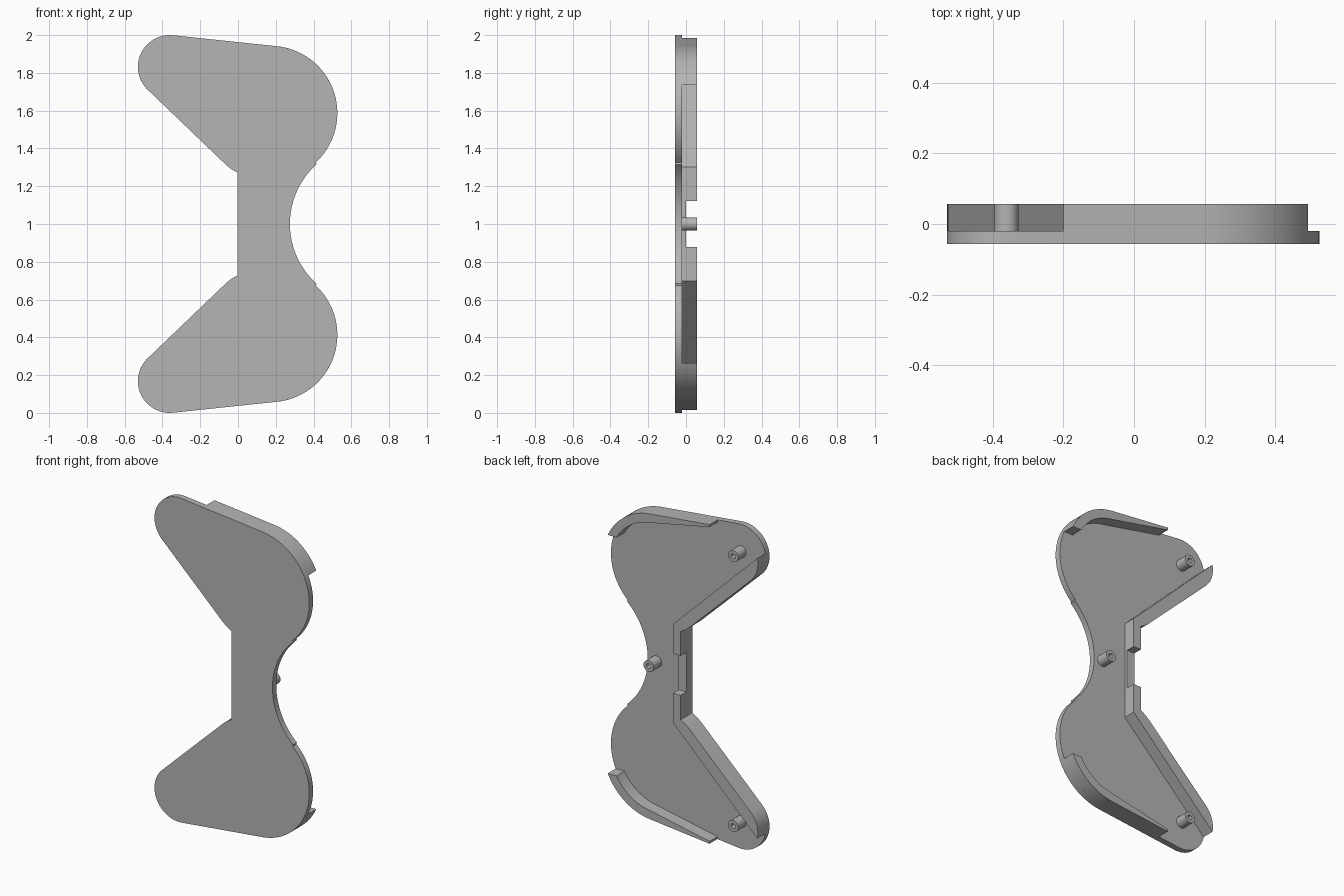
import bpy, bmesh
from math import sin, cos, radians, pi
from mathutils import Vector

cube = bpy.data.objects.get("Cube")
if cube:
    bpy.data.objects.remove(cube, do_unlink=True)

grey = bpy.data.materials.new("neutral_grey")
grey.use_nodes = True
GREY = (0.46, 0.46, 0.46, 1)
grey.diffuse_color = GREY
grey.node_tree.nodes["Principled BSDF"].inputs["Base Color"].default_value = GREY

FRONT, FLOOR, BACK = -0.057, -0.02, 0.057
SMALL, BIG, WAIST = (-0.362, 1.832, 0.168), (0.17, 1.587, 0.356), (0.70, 1.0, 0.425)


def arc(circle, a, b, n=24):
    """Points on a circle in the xz plane, from angle a to b in degrees."""
    cx, cz, r = circle
    angles = [radians(a + (b - a) * i / n) for i in range(n + 1)]
    return [(cx + r * cos(t), cz + r * sin(t)) for t in angles]


def flip(points):
    """Mirror a profile about mid height."""
    return [(x, 2 - z) for x, z in reversed(points)]


def finish(bm, name):
    bmesh.ops.remove_doubles(bm, verts=bm.verts, dist=1e-5)
    bmesh.ops.recalc_face_normals(bm, faces=bm.faces)
    mesh = bpy.data.meshes.new(name)
    bm.to_mesh(mesh)
    bm.free()
    mesh.materials.append(grey)
    obj = bpy.data.objects.new(name, mesh)
    bpy.context.collection.objects.link(obj)
    bpy.ops.object.select_all(action='DESELECT')
    obj.select_set(True)
    bpy.context.view_layer.objects.active = obj
    bpy.ops.object.shade_smooth_by_angle(angle=radians(30))
    return obj


def slab(name, points, y0, y1):
    """Extrude an xz profile from y0 to y1."""
    bm = bmesh.new()
    face = bm.faces.new([bm.verts.new((x, y0, z)) for x, z in points])
    ext = bmesh.ops.extrude_face_region(bm, geom=[face])["geom"]
    moved = [v for v in ext if isinstance(v, bmesh.types.BMVert)]
    bmesh.ops.translate(bm, verts=moved, vec=(0, y1 - y0, 0))
    return finish(bm, name)


def peg(name, x, z):
    """Hollow round peg standing on the plate."""
    bm = bmesh.new()
    profile = [(0.035, FLOOR), (0.035, BACK), (0.015, BACK), (0.015, FLOOR)]
    verts = [bm.verts.new((x + r, y, z)) for r, y in profile]
    edges = [bm.edges.new(pair) for pair in zip(verts, verts[1:])]
    bmesh.ops.spin(bm, geom=verts + edges, cent=(x, 0, z), axis=(0, 1, 0),
                   angle=2 * pi, steps=24)
    return finish(bm, name)


# Flat face plate: two lobes joined by a narrow waist
elbow = [(-0.06, 1.31), (-0.035, 1.29), (-0.003, 1.272)]
upper = (arc(WAIST, 180, 132) + arc(BIG, -47, 83, 40)
         + arc(SMALL, 83, 225) + elbow)
slab("face_plate", upper + flip(upper)[:-1], FRONT, FLOOR)

# Inner rim: diagonal wall running into the spine
rim = (arc(SMALL, 169, 225, 14) + elbow
       + [(-0.003, 1.122), (0.05, 1.122), (0.05, 1.303)])
# Outer rim: curved wall tapering along the sloping edge
outer = arc(BIG, 24.6, 83)
inner = arc((BIG[0], BIG[1], 0.302), 29.3, 83)
edge_dir = Vector((SMALL[0] + SMALL[2] * cos(radians(83)),
                   SMALL[1] + SMALL[2] * sin(radians(83)))) - Vector(outer[-1])
tip = Vector(outer[-1]) + edge_dir * ((-0.2 - outer[-1][0]) / edge_dir.x)
lip = outer + [tuple(tip), (tip.x, tip.y - 0.015)] + inner[::-1]

for side, shape in (("upper", lambda p: p), ("lower", flip)):
    slab(side + "_inner_rim", shape(rim), FLOOR, BACK)
    slab(side + "_outer_rim", shape(lip), FLOOR, BACK)

# Low middle of the spine, forming the notch
slab("spine_notch_floor", [(-0.003, 0.878), (0.05, 0.878), (0.05, 1.122),
                           (-0.003, 1.122)], FLOOR, 0.0)

# Mounting pegs
peg("upper_peg", SMALL[0], SMALL[1])
peg("middle_peg", 0.215, 1.0)
peg("lower_peg", SMALL[0], 2 - SMALL[1])
